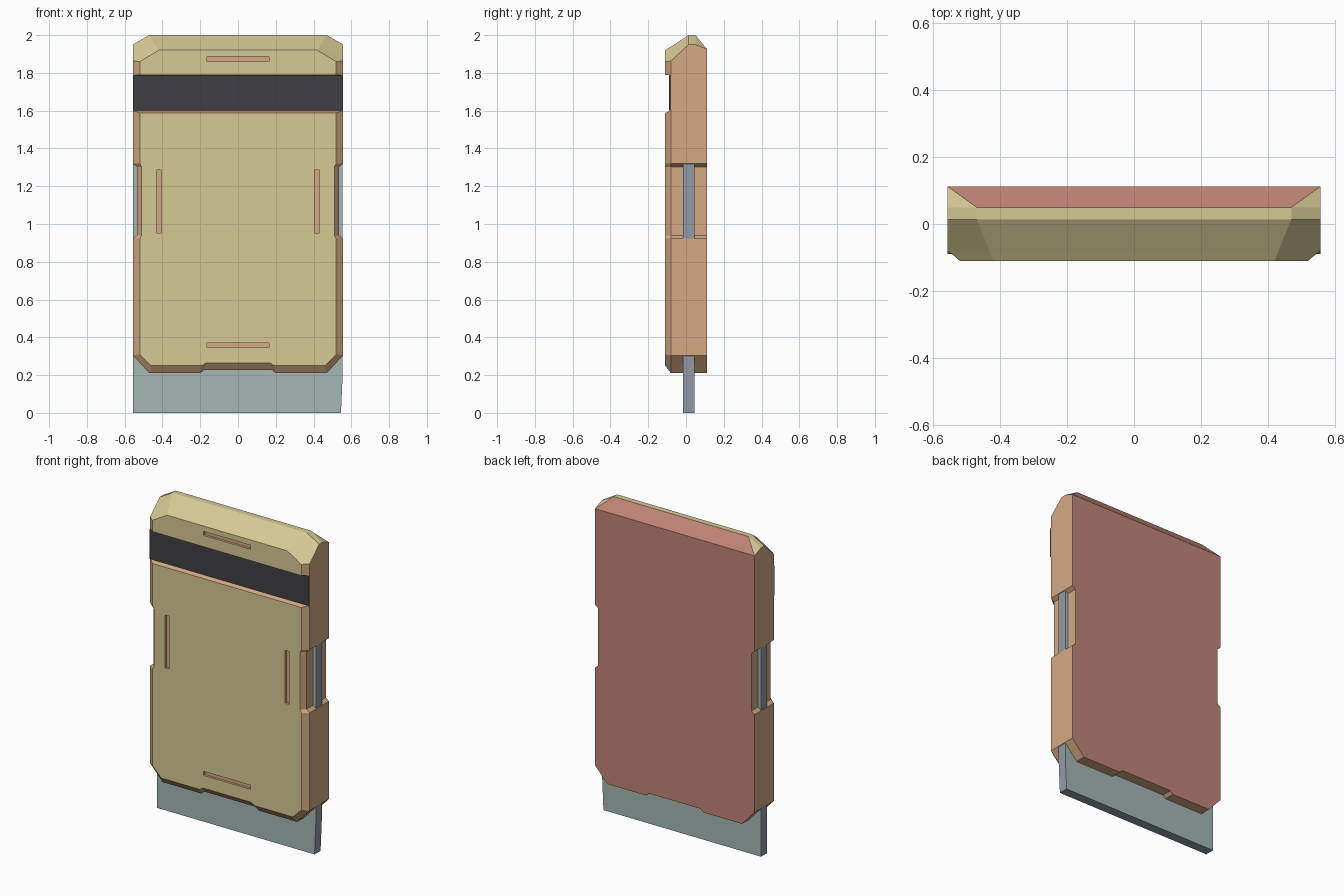
import bpy, bmesh

if "Cube" in bpy.data.objects:
    bpy.data.objects.remove(bpy.data.objects["Cube"])


def material(name, r, g, b):
    lin = [((c / 255 + 0.055) / 1.055) ** 2.4 for c in (r, g, b)]
    m = bpy.data.materials.new(name)
    m.diffuse_color = (*lin, 1)
    m.use_nodes = True
    m.node_tree.nodes["Principled BSDF"].inputs["Base Color"].default_value = m.diffuse_color
    return m


CREAM = material("cream", 214, 202, 150)
TAN = material("tan", 213, 170, 132)
RED = material("dusty_red", 194, 134, 120)
DARK = material("charcoal", 64, 62, 68)
TEAL = material("grey_teal", 165, 184, 181)
SLATE = material("slate_blue", 148, 155, 168)


def make_object(name, bm, mats):
    bmesh.ops.remove_doubles(bm, verts=bm.verts[:], dist=0.0005)
    bmesh.ops.recalc_face_normals(bm, faces=bm.faces[:])
    mesh = bpy.data.meshes.new(name)
    bm.to_mesh(mesh)
    bm.free()
    for m in mats:
        mesh.materials.append(m)
    ob = bpy.data.objects.new(name, mesh)
    bpy.context.collection.objects.link(ob)
    return ob


def skin(bm, loops):
    """Bridge closed rings of equal length and cap both ends."""
    rings = [[bm.verts.new(p) for p in loop] for loop in loops]
    for a, b in zip(rings, rings[1:]):
        for i in range(len(a)):
            j = (i + 1) % len(a)
            bm.faces.new((a[i], a[j], b[j], b[i]))
    bm.faces.new(rings[0])
    bm.faces.new(rings[-1])


def box(bm, x0, x1, y0, y1, z0, z1):
    skin(bm, [[(x0, y, z0), (x1, y, z0), (x1, y, z1), (x0, y, z1)] for y in (y0, y1)])


# Case body: mirrored outline rings from back to front
W = 0.557
side = [(0.18, 0.228), (0.20, 0.21), (0.47, 0.21), (W, 0.305), (W, 0.922),
        (0.535, 0.94), (0.535, 1.302), (W, 1.32)]
front = [(0.17, 0.265), (0.19, 0.25), (0.46, 0.25), (0.52, 0.31), (0.52, 0.922),
         (0.51, 0.94), (0.51, 1.302), (0.52, 1.32)]
rings = [(0.112, side + [(W, 1.925), (W, 1.925)]),
         (0.05, side + [(W, 1.95), (0.47, 2.0)]),
         (0.014, side + [(W, 1.95), (0.47, 2.0)]),
         (-0.08, side + [(W, 1.863), (0.432, 1.939)]),
         (-0.11, front + [(0.52, 1.86), (0.42, 1.92)])]
bm = bmesh.new()
skin(bm, [[(x, y, z) for x, z in half] + [(-x, y, z) for x, z in reversed(half)]
          for y, half in rings])
body = make_object("case_body", bm, [CREAM, TAN, RED])

# Cutter: band groove with sloped lower wall, and four thin slots
bm = bmesh.new()
groove = [(-0.2, 1.57), (-0.11, 1.588), (-0.081, 1.60), (-0.081, 1.787), (-0.2, 1.795)]
skin(bm, [[(x, y, z) for y, z in groove] for x in (-0.7, 0.7)])
for z in (0.345, 1.86):
    box(bm, -0.165, 0.165, -0.2, -0.095, z, z + 0.026)
for x in (-0.432, 0.404):
    box(bm, x, x + 0.028, -0.2, -0.095, 0.953, 1.287)
cutter = make_object("slot_cutter", bm, [TAN])
cutter.hide_render = True

mod = body.modifiers.new("slots", "BOOLEAN")
mod.operation = "DIFFERENCE"
mod.solver = "EXACT"
mod.object = cutter
bpy.context.view_layer.objects.active = body
bpy.ops.object.modifier_apply(modifier=mod.name)
bpy.data.objects.remove(cutter, do_unlink=True)

# Body colours: red back, cream front and top, tan edges and recesses
for f in body.data.polygons:
    n, c = f.normal, f.center
    if n.y > 0.5:
        f.material_index = 2
    elif (n.y < -0.9 and c.y < -0.109) or (c.z > 1.888 and n.z > 0.35):
        f.material_index = 0
    else:
        f.material_index = 1

# Dark band lying in the groove
bm = bmesh.new()
box(bm, -W, W, -0.089, -0.08, 1.60, 1.787)
make_object("dark_band", bm, [DARK])

# Inner card showing at the bottom and in the side notches
card = [(-0.556, 0), (0.545, 0), (0.554, 0.2), (0.554, 1.4), (-0.555, 1.4)]
bm = bmesh.new()
skin(bm, [[(x, y, z) for x, z in card] for y in (-0.015, 0.045)])
inner = make_object("inner_card", bm, [TEAL, SLATE])
for f in inner.data.polygons:
    f.material_index = 0 if abs(f.normal.y) > 0.5 else 1
